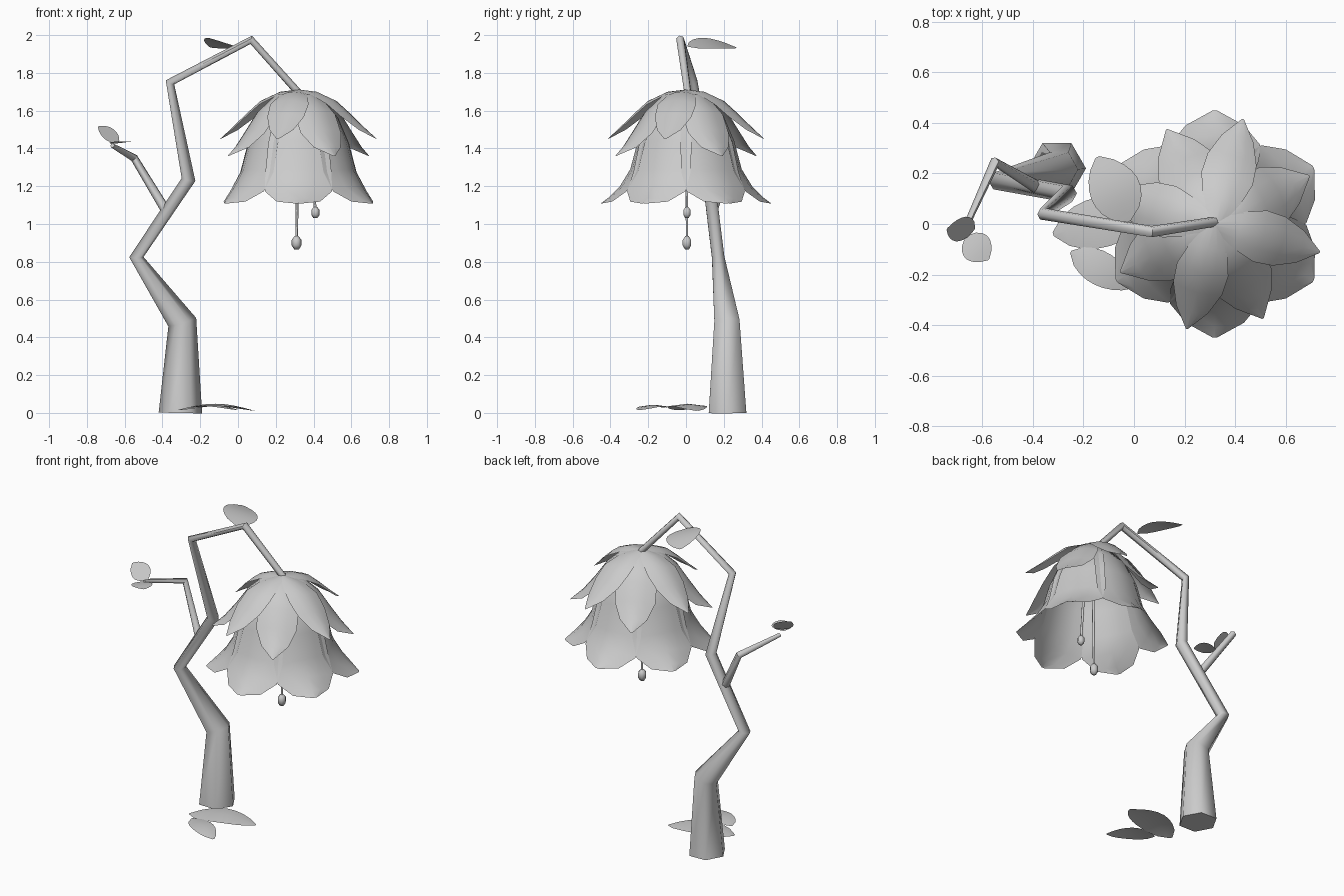
import bpy, math
from mathutils import Vector, Matrix

if "Cube" in bpy.data.objects:
    bpy.data.objects.remove(bpy.data.objects["Cube"])

V = Vector


def make(name, verts, faces, angle=65):
    me = bpy.data.meshes.new(name)
    me.from_pydata([tuple(v) for v in verts], [], faces)
    me.update()
    ob = bpy.data.objects.new(name, me)
    bpy.context.collection.objects.link(ob)
    bpy.ops.object.select_all(action='DESELECT')
    ob.select_set(True)
    bpy.context.view_layer.objects.active = ob
    bpy.ops.object.shade_smooth_by_angle(angle=math.radians(angle))
    return ob


def grid_faces(rows, cols):
    return [(i * cols + j, i * cols + j + 1, (i + 1) * cols + j + 1, (i + 1) * cols + j)
            for i in range(rows - 1) for j in range(cols - 1)]


def tube(name, path, sides=6):
    """Tapered tube; path holds (x, y, z, radius), rings lie on the bend bisectors."""
    pts = [V(p[:3]) for p in path]
    segs = [(b - a).normalized() for a, b in zip(pts, pts[1:])]
    verts, prev, ref = [], segs[0], V((1, 0, 0))
    for i, p in enumerate(pts):
        d = (segs[max(i - 1, 0)] + segs[min(i, len(segs) - 1)]).normalized()
        ref = prev.rotation_difference(d) @ ref
        u = (ref - d * ref.dot(d)).normalized()
        w = d.cross(u)
        prev = d
        for k in range(sides):
            a = math.tau * k / sides
            verts.append(p + (u * math.cos(a) + w * math.sin(a)) * path[i][3])
    n = len(pts)
    faces = [(i * sides + k, i * sides + (k + 1) % sides,
              (i + 1) * sides + (k + 1) % sides, (i + 1) * sides + k)
             for i in range(n - 1) for k in range(sides)]
    faces += [tuple(reversed(range(sides))), tuple(range((n - 1) * sides, n * sides))]
    return make(name, verts, faces)


def petal(name, rows, angle, cols=5):
    """Cupped petal from a (radius, height, half width) profile."""
    rot = Matrix.Rotation(math.radians(angle), 3, 'Z')
    verts = []
    for i, (r, z, w) in enumerate(rows):
        a, b = rows[max(i - 1, 0)], rows[min(i + 1, len(rows) - 1)]
        t = V((b[0] - a[0], b[1] - a[1])).normalized()
        for j in range(cols):
            s = 2 * j / (cols - 1) - 1
            sag = 0.25 * w * s * s
            verts.append(rot @ V((r + t.y * sag, w * s, z - t.x * sag)) + V((0.32, 0, 0)))
    return make(name, verts, grid_faces(len(rows), cols))


def leaf(name, base, tip, normal, half_width, arch=0.0, fold=0.0, rows=9):
    """Pointed oval leaf, arched along its length and folded on the midrib."""
    base, tip = V(base), V(tip)
    d = (tip - base).normalized()
    n = V(normal)
    n = (n - d * n.dot(d)).normalized()
    side = n.cross(d)
    verts = []
    for i in range(rows):
        t = i / (rows - 1)
        w = half_width * max(math.sin(math.pi * t ** 0.9), 0.02) ** 0.65
        mid = base.lerp(tip, t) + n * arch * math.sin(math.pi * t)
        for s in (-1, 0, 1):
            verts.append(mid + side * w * s - n * fold * abs(s) * w)
    return make(name, verts, grid_faces(rows, 3))


# crooked stem and side branch
tube("stem", [(-.305, .22, 0, .115), (-.295, .217, .48, .077), (-.538, .17, .825, .038),
              (-.262, .12, 1.235, .037), (-.36, .04, 1.75, .025),
              (.07, -.03, 1.975, .023), (.325, .01, 1.69, .02)])
tube("side_branch", [(-.375, .14, 1.06, .026), (-.55, .245, 1.35, .021), (-.665, -.01, 1.415, .012)])

# hanging bell flower: six wide petals under two rings of four pointed ones
bell = [(0, 1.69, .03), (.11, 1.67, .09), (.195, 1.58, .13), (.255, 1.44, .16), (.295, 1.29, .175),
        (.35, 1.2, .178), (.41, 1.14, .115), (.45, 1.11, .01)]
middle = [(0, 1.705, .02), (.12, 1.685, .08), (.215, 1.6, .12), (.285, 1.5, .12),
          (.35, 1.42, .08), (.42, 1.36, .004)]
upper = [(0, 1.712, .02), (.1, 1.70, .075), (.2, 1.655, .105), (.28, 1.585, .1),
         (.36, 1.51, .065), (.43, 1.45, .004)]
for k in range(6):
    petal(f"bell_petal_{k}", bell, 30 + 60 * k)
for k in range(4):
    petal(f"middle_petal_{k}", middle, 27 + 90 * k)
    petal(f"upper_petal_{k}", upper, -15 + 90 * k)

# stamens with faceted bulbs
for k, (top, end, r) in enumerate([((.32, .005, 1.69), (.31, .005, .9), .026),
                                   ((.37, .005, 1.65), (.41, .005, 1.06), .022)]):
    tube(f"stamen_{k}", [(*top, .009), (*end, .007)])
    x, y, z = end
    tube(f"stamen_bulb_{k}", [(x, y, z + r * 1.4, r * .4), (x, y, z + r * .6, r),
                              (x, y, z - r * .5, r), (x, y, z - r * 1.3, r * .5)])

# leaves on the stem and branch
leaf("top_leaf", (-.02, .01, 1.94), (-.145, .265, 1.935), (.3, 0, .95), .105, arch=.02)
leaf("branch_leaf_upright", (-.63, -.02, 1.44), (-.74, -.02, 1.515), (.58, -.57, .58), .06)
leaf("branch_leaf_flat", (-.665, -.05, 1.425), (-.575, -.14, 1.435), (0, 0, 1), .062, arch=.005)

# fallen leaves on the ground
leaf("fallen_leaf_large", (-.32, -.04, .015), (.085, .06, .012), (0, 0, 1), .1, arch=.035, fold=.12)
leaf("fallen_leaf_small", (-.25, -.11, .03), (0, -.25, .015), (0, 0, 1), .068, arch=.02, fold=.12)
